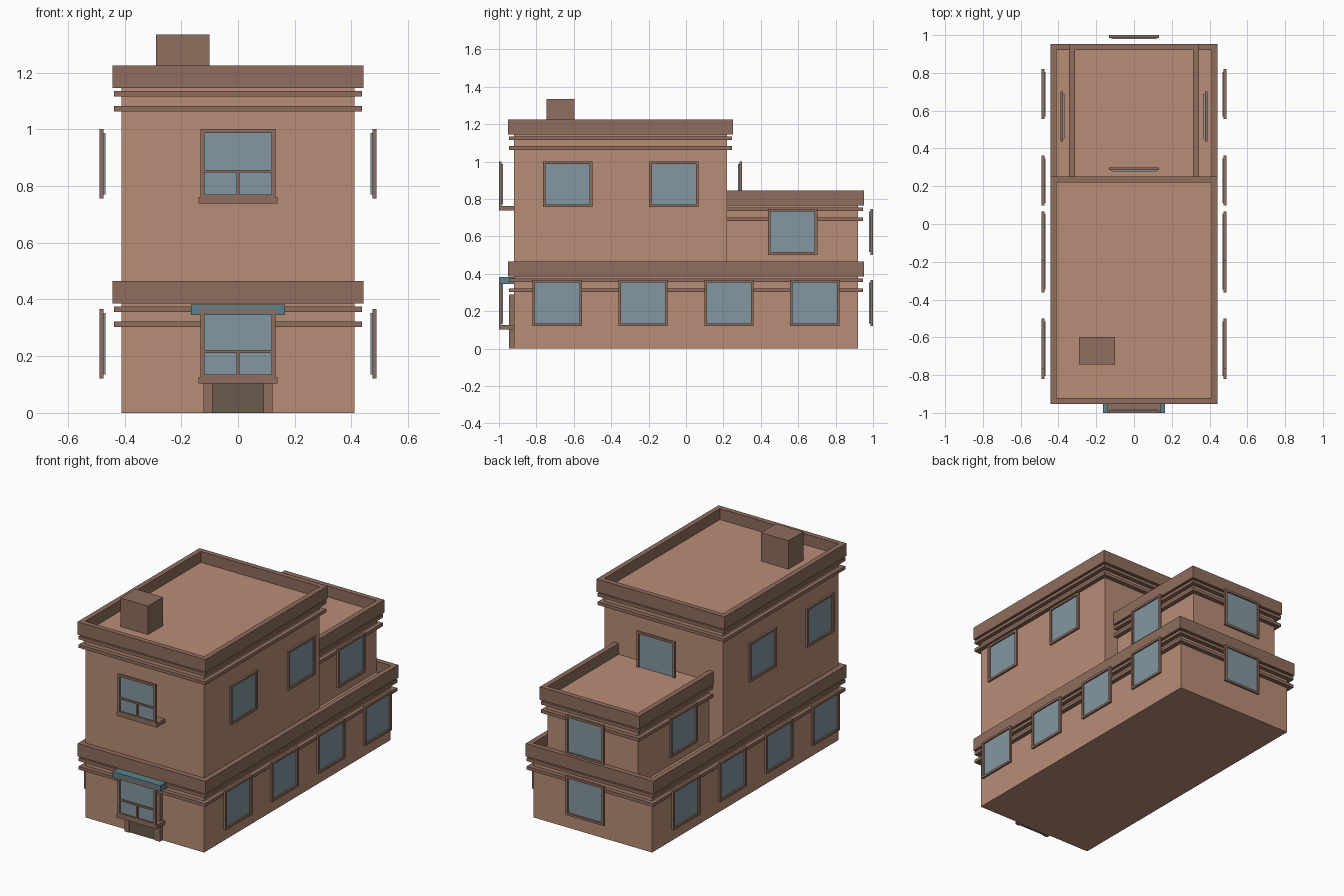
import bpy, bmesh
from math import pi
from mathutils import Matrix, Vector

if "Cube" in bpy.data.objects:
    bpy.data.objects.remove(bpy.data.objects["Cube"])


def material(name, rgb):
    m = bpy.data.materials.new(name)
    m.diffuse_color = (*rgb, 1)
    m.use_nodes = True
    m.node_tree.nodes["Principled BSDF"].inputs["Base Color"].default_value = m.diffuse_color
    return m


WALL = material("wall_clay", (0.485, 0.266, 0.18))
TRIM = material("trim_brown", (0.274, 0.155, 0.11))
GLASS = material("glass_blue", (0.23, 0.31, 0.355))
AWNING = material("awning_blue", (0.113, 0.214, 0.26))
DOOR = material("door_dark", (0.14, 0.105, 0.07))


def boxes(name, mat, *extents, matrix=Matrix()):
    """One object made of boxes, each given as (x0, x1, y0, y1, z0, z1)."""
    bm = bmesh.new()
    for x0, x1, y0, y1, z0, z1 in extents:
        mid = Vector((x0 + x1, y0 + y1, z0 + z1)) / 2
        size = Matrix.Diagonal((x1 - x0, y1 - y0, z1 - z0, 1))
        bmesh.ops.create_cube(bm, size=1, matrix=Matrix.Translation(mid) @ size)
    me = bpy.data.meshes.new(name)
    bm.to_mesh(me)
    bm.free()
    me.materials.append(mat)
    ob = bpy.data.objects.new(name, me)
    ob.matrix_world = matrix
    bpy.context.collection.objects.link(ob)
    return ob


def ring(name, w, y0, y1, z0, z1, out, front=True):
    """Trim running around a wall of half width w, projecting by out."""
    ya = y0 - out if front else y0
    bars = [(-w - out, -w, ya, y1 + out, z0, z1),
            (w, w + out, ya, y1 + out, z0, z1),
            (-w, w, y1, y1 + out, z0, z1)]
    if front:
        bars.append((-w, w, y0 - out, y0, z0, z1))
    boxes(name, TRIM, *bars)


def tier(name, w, y0, y1, z0, top, front=True):
    """Wall block with a recessed roof, a parapet and two string courses."""
    boxes(name + "_walls", WALL, (-w, w, y0, y1, z0, top - 0.068))
    ring(name + "_parapet", w, y0, y1, top - 0.08, top, 0.032, front)
    ring(name + "_upper_band", w, y0, y1, top - 0.11, top - 0.09, 0.027, front)
    ring(name + "_lower_band", w, y0, y1, top - 0.163, top - 0.143, 0.027, front)


def window(name, x, y, z, angle, sash=False):
    """Window whose outer face is centred at x, y with its bottom at z."""
    m = Matrix.Translation((x, y, z)) @ Matrix.Rotation(angle, 4, 'Z')
    w, h, b, d = 0.132, 0.245, 0.014, 0.014
    bars = [(-w, -w + b, 0, d, 0, h), (w - b, w, 0, d, 0, h),
            (-w + b, w - b, 0, d, 0, b), (-w + b, w - b, 0, d, h - b, h)]
    if sash:
        bars += [(-w + b, w - b, 0, d, 0.091, 0.101),
                 (-0.005, 0.005, 0, d, b, 0.091)]
        boxes(name + "_sill", TRIM, (-0.139, 0.139, 0, 0.08, -0.018, 0.006), matrix=m)
    boxes(name + "_frame", TRIM, *bars, matrix=m)
    boxes(name + "_glass", GLASS, (-w + b, w - b, 0.009, 0.021, b, h - b), matrix=m)


# Stacked wall blocks
tier("ground_floor", 0.41, -0.92, 0.92, 0, 0.465)
tier("upper_floors", 0.41, -0.92, 0.22, 0.397, 1.225)
tier("rear_annex", 0.312, 0.22, 0.92, 0.397, 0.845, front=False)

# Chimney
boxes("chimney", TRIM, (-0.29, -0.10, -0.745, -0.597, 1.157, 1.335))

# Side windows
for side, s in (("right", 1), ("left", -1)):
    for i, y in enumerate((-0.688, -0.23, 0.23, 0.688)):
        window(f"{side}_ground_window_{i}", s * 0.489, y, 0.121, s * pi / 2)
    for i, y in enumerate((-0.633, -0.065)):
        window(f"{side}_upper_window_{i}", s * 0.489, y, 0.756, s * pi / 2)
    window(f"{side}_annex_window", s * 0.389, 0.57, 0.501, s * pi / 2)

# Rear windows
window("rear_ground_window", 0, 1.0, 0.121, pi)
window("rear_annex_window", 0, 1.0, 0.501, pi)
window("rear_upper_window", 0, 0.30, 0.756, pi)

# Front windows with sills
window("front_ground_window", 0, -1.0, 0.121, 0, sash=True)
window("front_upper_window", 0, -1.0, 0.756, 0, sash=True)

# Entrance
boxes("door_frame", TRIM, (-0.122, -0.09, -0.946, -0.92, 0, 0.29),
      (0.09, 0.122, -0.946, -0.92, 0, 0.29), (-0.09, 0.09, -0.946, -0.92, 0.26, 0.29))
boxes("door", DOOR, (-0.09, 0.09, -0.94, -0.92, 0, 0.26))
boxes("entrance_canopy", AWNING, (-0.165, 0.165, -1.0, -0.92, 0.345, 0.382))
